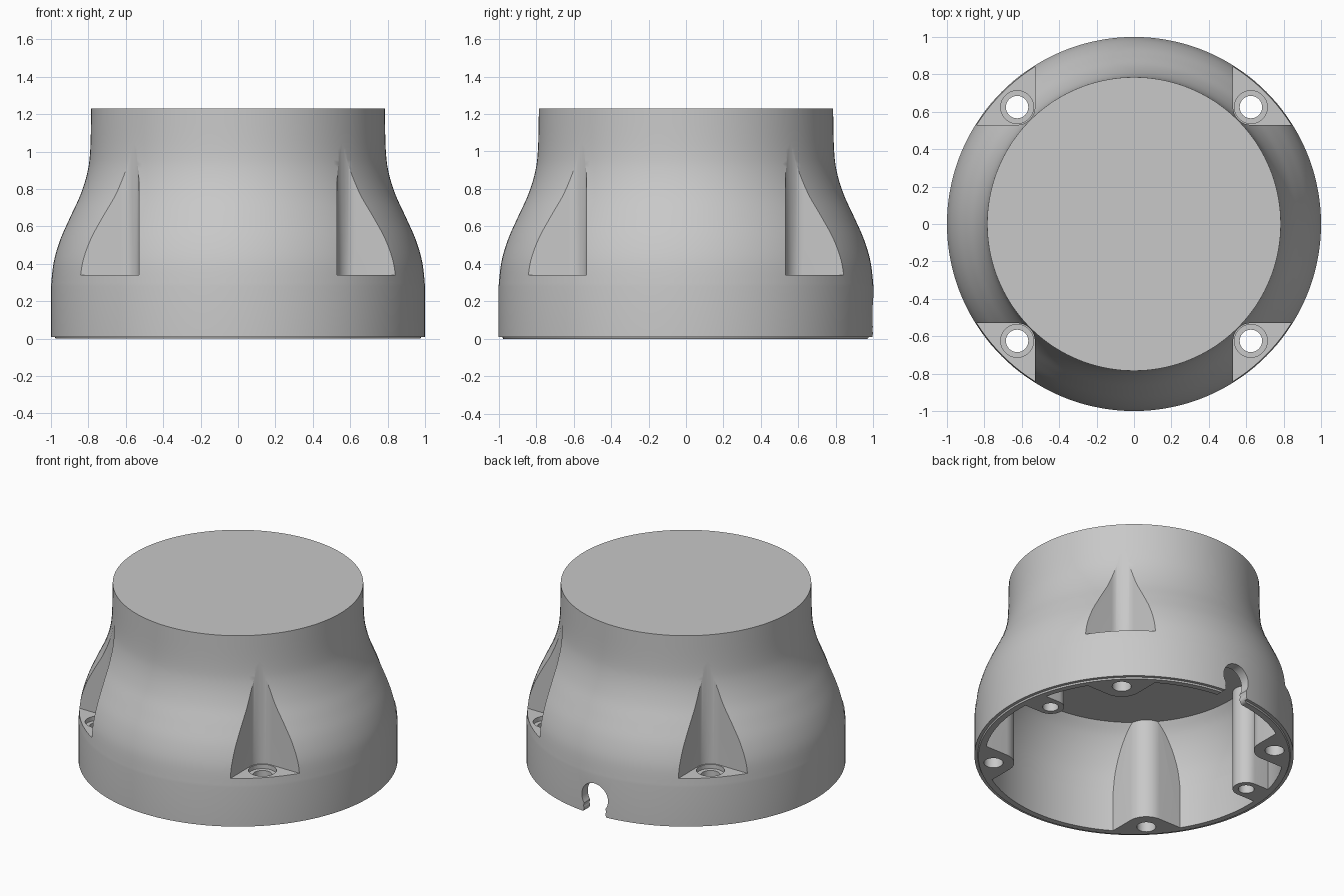
import bpy, bmesh, math
from math import sin, cos, pi

if "Cube" in bpy.data.objects:
    bpy.data.objects.remove(bpy.data.objects["Cube"])

grey = bpy.data.materials.new("plain_grey")
grey.use_nodes = True
grey.diffuse_color = (0.58, 0.58, 0.58, 1)
grey.node_tree.nodes["Principled BSDF"].inputs["Base Color"].default_value = (0.58, 0.58, 0.58, 1)


def finish(name, bm):
    bmesh.ops.recalc_face_normals(bm, faces=bm.faces)
    mesh = bpy.data.meshes.new(name)
    bm.to_mesh(mesh)
    bm.free()
    obj = bpy.data.objects.new(name, mesh)
    bpy.context.collection.objects.link(obj)
    mesh.materials.append(grey)
    return obj


def lathe(name, profile, segments=144):
    """Closed solid of revolution from (radius, height) pairs."""
    bm = bmesh.new()
    rings = [[bm.verts.new((r * cos(2 * pi * i / segments), r * sin(2 * pi * i / segments), z))
              for i in range(segments)] for r, z in profile]
    for low, high in zip(rings, rings[1:]):
        for i in range(segments):
            j = (i + 1) % segments
            bm.faces.new((low[i], low[j], high[j], high[i]))
    bm.faces.new(rings[0])
    bm.faces.new(rings[-1])
    return finish(name, bm)


def prism(name, outline, low, high):
    """Outline in x, y extruded from one height to another."""
    bm = bmesh.new()
    face = bm.faces.new([bm.verts.new((x, y, low)) for x, y in outline])
    top = bmesh.ops.extrude_face_region(bm, geom=[face])["geom"]
    for v in top:
        if isinstance(v, bmesh.types.BMVert):
            v.co.z = high
    return finish(name, bm)


def arc(cx, cy, r, start, end, steps=16):
    return [(cx + r * cos(math.radians(start + (end - start) * i / steps)),
             cy + r * sin(math.radians(start + (end - start) * i / steps)))
            for i in range(steps + 1)]


def circle(cx, cy, r):
    return arc(cx, cy, r, 0, 350, 35)


def smooth_curve(points, steps=5):
    """Catmull-Rom curve through the points."""
    pts = [points[0]] + points + [points[-1]]
    out = []
    for a, b, c, d in zip(pts, pts[1:], pts[2:], pts[3:]):
        for i in range(steps):
            t = i / steps
            out.append(tuple(0.5 * (2 * q + (r - p) * t + (2 * p - 5 * q + 4 * r - s) * t * t
                                    + (3 * q - p - 3 * r + s) * t ** 3)
                             for p, q, r, s in zip(a, b, c, d)))
    return out + [points[-1]]


def cut(target, cutter):
    cutter.hide_render = True
    mod = target.modifiers.new("cut", "BOOLEAN")
    mod.operation = "DIFFERENCE"
    mod.solver = "EXACT"
    mod.object = cutter
    bpy.context.view_layer.objects.active = target
    bpy.ops.object.modifier_apply(modifier=mod.name)
    bpy.data.objects.remove(cutter)


SCREW = 0.625


def corner(edge):
    """Square corner facing the axis, rounded around the screw."""
    return [(1.2, edge), (1.2, 1.2), (edge, 1.2)] + arc(SCREW, SCREW, SCREW - edge, 180, 270)


def turned(outline, quarter):
    c, s = cos(quarter * pi / 2), sin(quarter * pi / 2)
    return [(x * c - y * s, x * s + y * c) for x, y in outline]


# Outer body with a small step under the rim
flare = smooth_curve([(1.0, 0.28), (0.985, 0.41), (0.95, 0.53), (0.897, 0.65),
                      (0.842, 0.77), (0.805, 0.89), (0.79, 1.01), (0.785, 1.23)])
housing = lathe("housing", [(0.975, 0), (0.98, 0.01), (1.0, 0.01)] + flare)

# Inner cavity, with the screw columns and posts left standing
inside = smooth_curve([(0.935, 0.28), (0.918, 0.41), (0.882, 0.53), (0.835, 0.63), (0.785, 0.7)])
cavity = lathe("cavity_cutter", [(0.935, -0.1)] + inside)
for k in range(4):
    cut(cavity, prism("screw_column", turned(corner(0.495), k), -0.2, 0.8))
for side in (-1, 1):
    post = arc(0.8, 0.14, 0.085, 90, 270) + [(1.1, 0.055), (1.1, 0.225)]
    cut(cavity, prism("post", [(side * x, y) for x, y in post], -0.2, 0.8))
cut(housing, cavity)

# Corner pockets with counterbored through holes
for k in range(4):
    cut(housing, prism("pocket_cutter", turned(corner(0.53), k), 0.34, 1.15))
    cut(housing, prism("counterbore_cutter", turned(circle(SCREW, SCREW, 0.088), k), 0.31, 0.4))
    cut(housing, prism("screw_hole_cutter", turned(circle(SCREW, SCREW, 0.06), k), -0.1, 0.4))

# Blind holes in the two posts
for side in (-1, 1):
    cut(housing, prism("post_hole_cutter", circle(side * 0.8, 0.14, 0.05), -0.1, 0.35))

# Cable notch through the back rim, with flared feet
half = arc(0, 0.125, 0.1, 90, -35) + arc(0.112, 0.03, 0.03, 150, 270, 8) + [(0.112, -0.1)]
notch = prism("notch_cutter", half + [(-x, z) for x, z in reversed(half[1:])], 0.8, 1.2)
for v in notch.data.vertices:
    x, y, z = v.co
    v.co = (x, z, y)
notch.data.flip_normals()
cut(housing, notch)

bpy.ops.object.select_all(action="DESELECT")
housing.select_set(True)
bpy.context.view_layer.objects.active = housing
bpy.ops.object.shade_smooth_by_angle(angle=math.radians(28))
